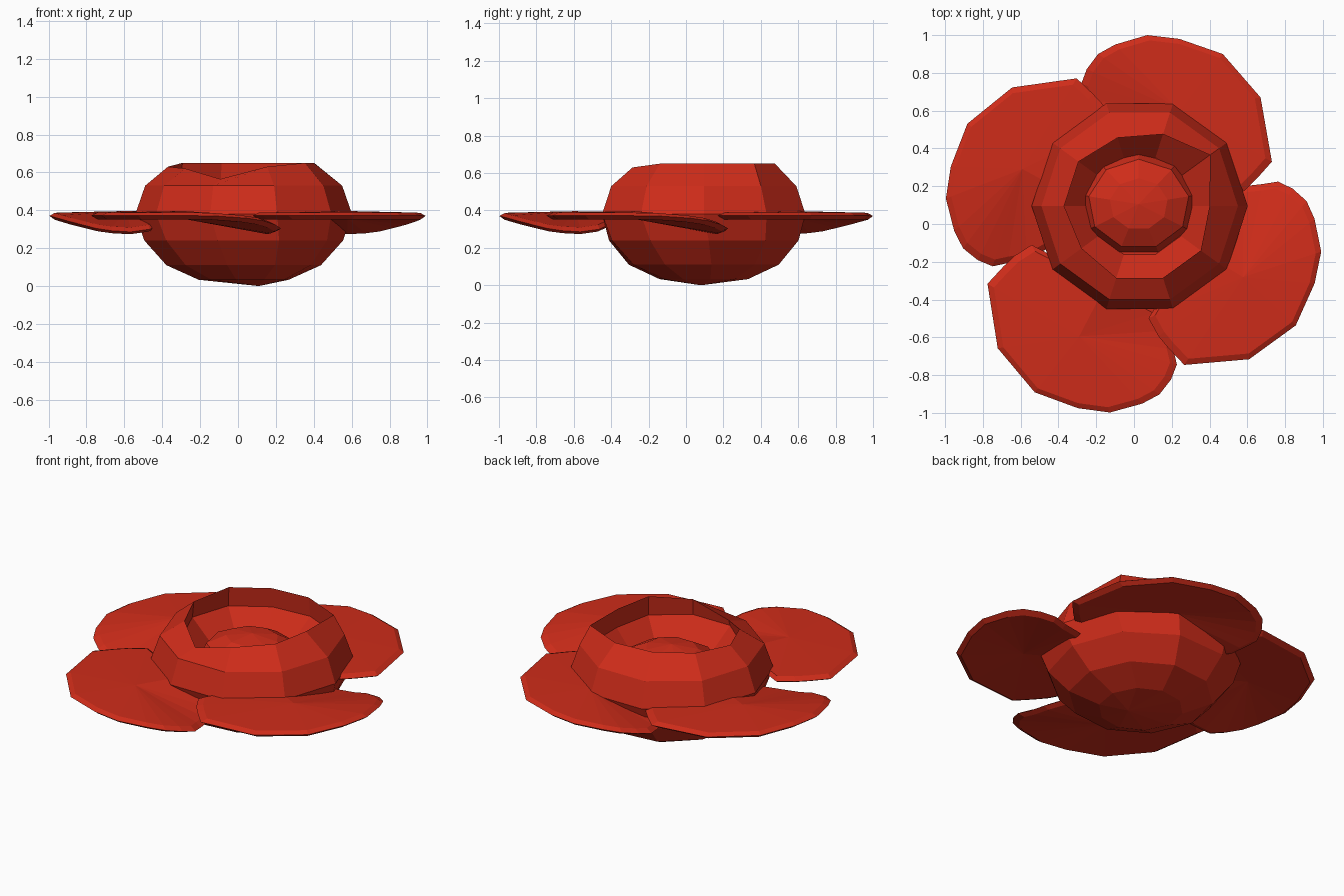
import bpy, bmesh
from math import sin, cos, radians, pi
from mathutils import Matrix

if "Cube" in bpy.data.objects:
    bpy.data.objects.remove(bpy.data.objects["Cube"])

red = bpy.data.materials.new("petal_red")
red.diffuse_color = (0.62, 0.025, 0.01, 1)
red.use_nodes = True
red.node_tree.nodes["Principled BSDF"].inputs["Base Color"].default_value = red.diffuse_color


def finish(bm, name):
    bmesh.ops.recalc_face_normals(bm, faces=bm.faces[:])
    mesh = bpy.data.meshes.new(name)
    bm.to_mesh(mesh)
    bm.free()
    mesh.materials.append(red)
    ob = bpy.data.objects.new(name, mesh)
    bpy.context.collection.objects.link(ob)
    return ob


def bridge(bm, a, b):
    n = len(a)
    for i in range(n):
        j = (i + 1) % n
        bm.faces.new((a[i], a[j], b[j], b[i]))


def fan(bm, ring, tip):
    for i in range(len(ring)):
        bm.faces.new((ring[i], ring[(i + 1) % len(ring)], tip))


# Bud cup: ten-sided bowl with an uneven rim that folds back inside
CX, CY, N = 0.03, 0.095, 10
rim_r = (.37, .46, .40, .38, .40, .40, .38, .40, .40, .40)
rim_z = (.65, .65, .65, .65, .65, .63, .62, .565, .63, .65)
bm = bmesh.new()


def ring(radii, heights, turn=0.0):
    return [bm.verts.new((CX + r * cos(2 * pi * i / N + turn),
                          CY + r * sin(2 * pi * i / N + turn), z))
            for i, (r, z) in enumerate(zip(radii, heights))]


rings = [ring([r] * N, [z] * N, t) for r, z, t in (
    (.24, .033, .15), (.41, .11, .1), (.525, .24, .05),
    (.572, .38, 0), (.52, .53, 0))]
rings.append(ring(rim_r, rim_z))
rings.append(ring([r + .01 for r in rim_r], [.53] * N))
rings.append(ring([.27] * N, [.39] * N))
for a, b in zip(rings, rings[1:]):
    bridge(bm, a, b)
fan(bm, rings[0], bm.verts.new((.11, .08, 0)))
fan(bm, rings[-1], bm.verts.new((CX, CY, .39)))
finish(bm, "bud_cup")

# Bud core: low-poly dome sitting in the cup
bm = bmesh.new()
bmesh.ops.create_uvsphere(bm, u_segments=9, v_segments=6, radius=1,
                          matrix=Matrix.Translation((.025, .105, .38))
                          @ Matrix.Diagonal((.31, .275, .155, 1)))
finish(bm, "bud_core")

# Outer petals: thin lens shapes whose trailing side droops below its neighbour
outline = ((.07, 1.0), (.24, .98), (.47, .90), (.67, .67), (.73, .33),
           (.65, .24), (.59, .18), (.50, .12), (.10, .32), (-.08, .41),
           (-.18, .46), (-.24, .56), (-.26, .66), (-.28, .74), (-.25, .82),
           (-.19, .90), (-.10, .95))
MX, MY = .24, .60


def petal_z(x, y):
    droop = max(0, (.12 - x) / .35) * min(1.4, 1.5 - 3 * (y - .57))
    return .372 - .06 * droop


def petal(name, angle, shift):
    bm = bmesh.new()

    def loop(s, lift):
        pts = [(MX + (x - MX) * s, MY + (y - MY) * s) for x, y in outline]
        return [bm.verts.new((x + shift, y, petal_z(x, y) + lift)) for x, y in pts]

    edge, top, base = loop(1, 0), loop(.93, .016), loop(.93, -.02)
    bridge(bm, edge, top)
    bridge(bm, edge, base)
    fan(bm, top, bm.verts.new((MX + shift, MY, .396)))
    fan(bm, base, bm.verts.new((MX + shift, MY, .355)))
    bmesh.ops.rotate(bm, verts=bm.verts[:], cent=(0, 0, 0),
                     matrix=Matrix.Rotation(radians(angle), 3, 'Z'))
    finish(bm, name)


for side, angle, shift in (("back", 0, 0), ("left", 88, .03),
                           ("front", 179, .04), ("right", 265, -.01)):
    petal(side + "_petal", angle, shift)
